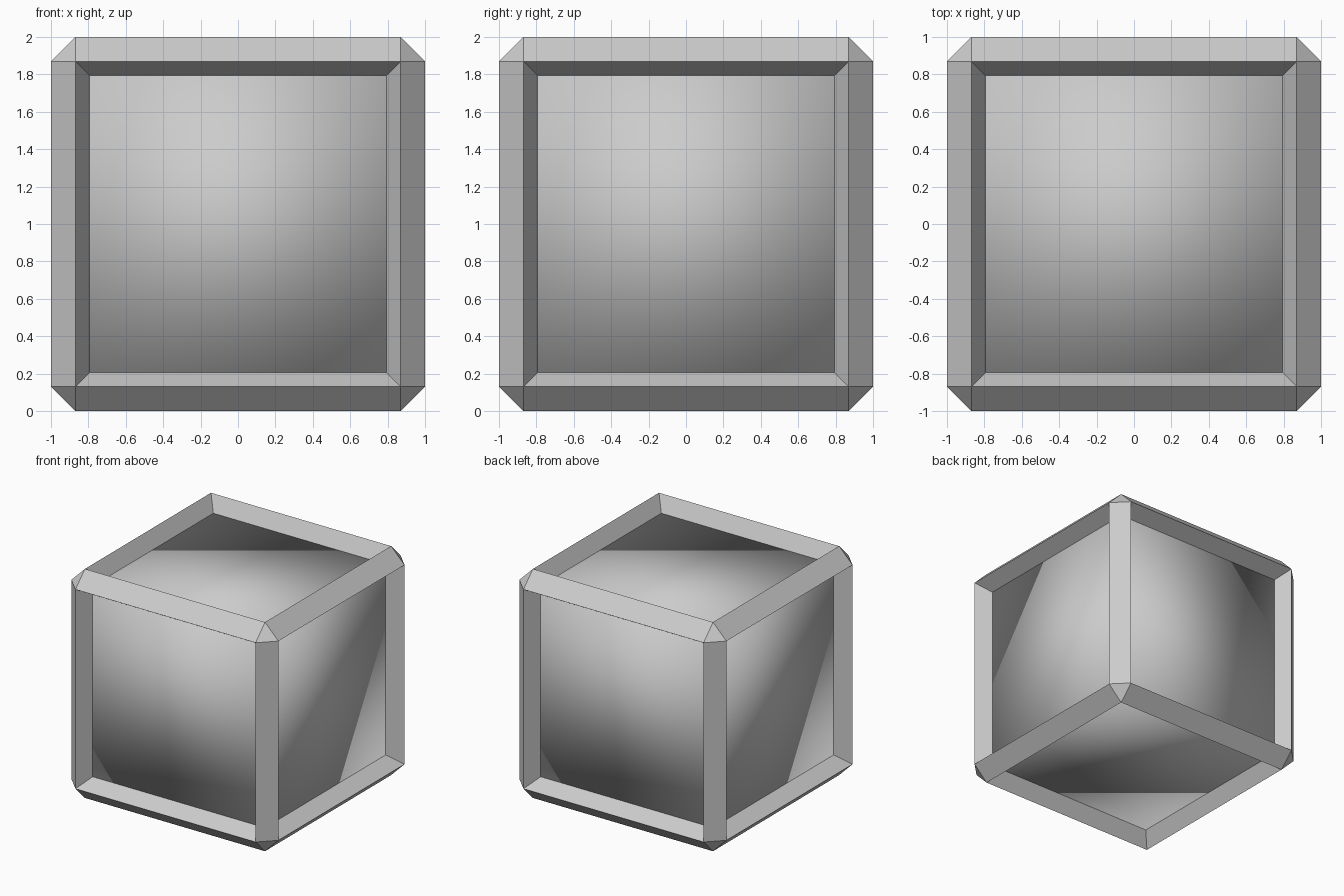
import bpy, bmesh
from mathutils import Vector

if "Cube" in bpy.data.objects:
    bpy.data.objects.remove(bpy.data.objects["Cube"])

CHAMFER = 0.13   # width cut from each outer cube edge
LIP = 0.075      # inward slope of the frame opening
DEPTH = 0.13     # depth of the recessed panels


def add_object(name, bm):
    bmesh.ops.translate(bm, verts=bm.verts, vec=Vector((0, 0, 1)))
    mesh = bpy.data.meshes.new(name)
    bm.to_mesh(mesh)
    bm.free()
    obj = bpy.data.objects.new(name, mesh)
    bpy.context.collection.objects.link(obj)
    return obj


# Edge frame: chamfered cube with sloped square openings on all six sides
bm = bmesh.new()
bmesh.ops.create_cube(bm, size=2)
bmesh.ops.bevel(bm, geom=bm.edges[:], offset=CHAMFER, offset_type='OFFSET',
                segments=1, profile=0.5, affect='EDGES')
sides = [f for f in bm.faces if f.calc_area() > 1]
bmesh.ops.inset_individual(bm, faces=sides, thickness=LIP, depth=0,
                           use_even_offset=True)
for f in sides:
    bmesh.ops.translate(bm, verts=f.verts[:], vec=f.normal * -DEPTH)
bmesh.ops.delete(bm, geom=sides, context='FACES_ONLY')
add_object("edge_frame", bm)

# Core block: smooth-shaded cube forming the recessed panels
bm = bmesh.new()
bmesh.ops.create_cube(bm, size=2 * (1 - DEPTH))
for f in bm.faces:
    f.smooth = True
add_object("core_block", bm)
